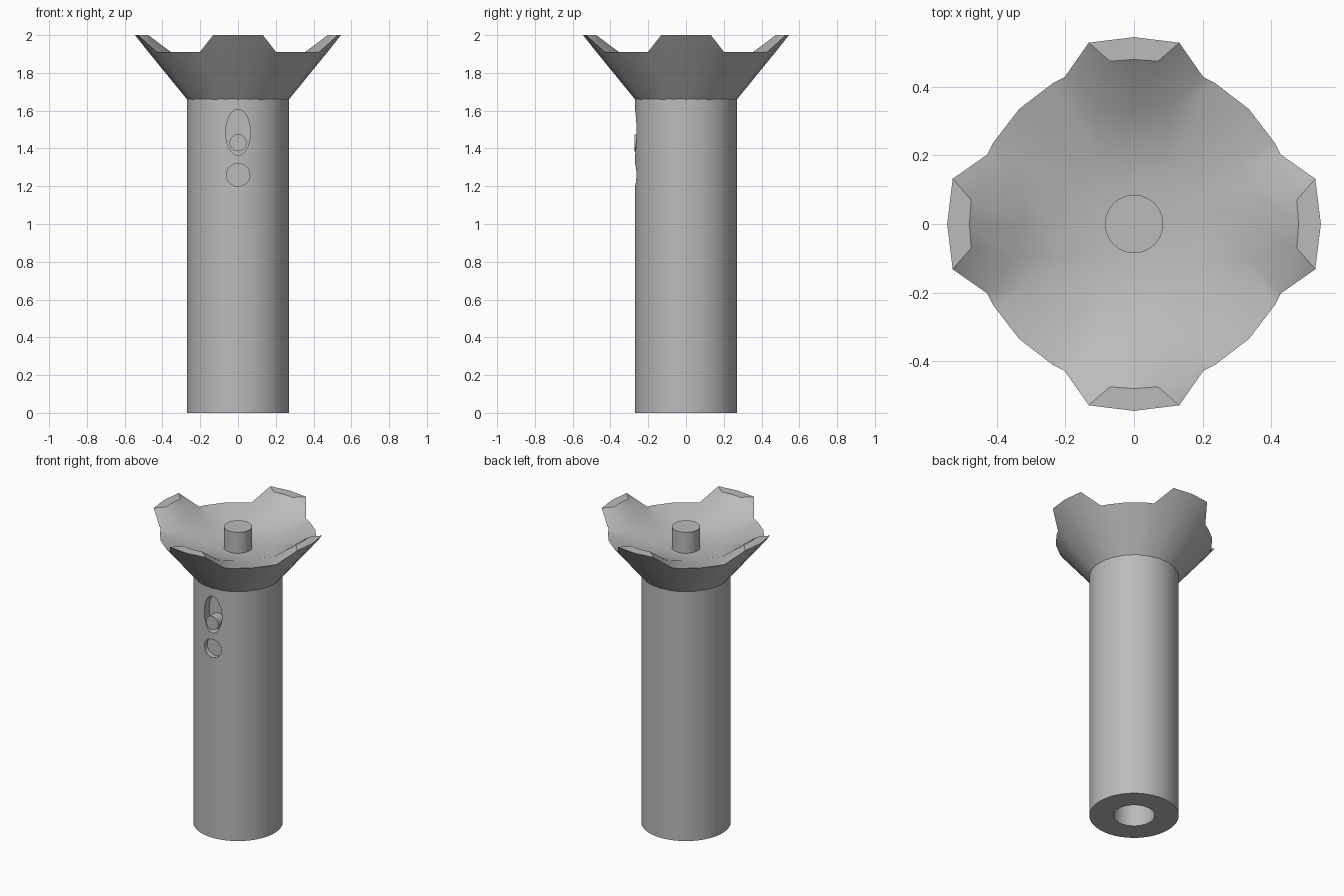
import bpy, bmesh, math
from mathutils import Matrix

cube = bpy.data.objects.get("Cube")
if cube:
    bpy.data.objects.remove(cube, do_unlink=True)

grey = bpy.data.materials.new("plain_grey")
grey.use_nodes = True
grey.diffuse_color = (0.5, 0.5, 0.5, 1)
grey.node_tree.nodes["Principled BSDF"].inputs["Base Color"].default_value = (0.5, 0.5, 0.5, 1)


def finish(name, bm, smooth=30):
    """Turn a bmesh into a shaded grey object."""
    bmesh.ops.recalc_face_normals(bm, faces=bm.faces[:])
    mesh = bpy.data.meshes.new(name)
    bm.to_mesh(mesh)
    bm.free()
    mesh.materials.append(grey)
    obj = bpy.data.objects.new(name, mesh)
    bpy.context.collection.objects.link(obj)
    shade(obj, smooth)
    return obj


def shade(obj, angle):
    bpy.ops.object.select_all(action='DESELECT')
    obj.select_set(True)
    bpy.context.view_layer.objects.active = obj
    bpy.ops.object.shade_smooth_by_angle(angle=math.radians(angle))


def cylinder(name, radius, low, high, sides=64):
    """Upright cylinder between two heights."""
    bm = bmesh.new()
    bmesh.ops.create_cone(bm, cap_ends=True, segments=sides, radius1=radius, radius2=radius,
                          depth=high - low, matrix=Matrix.Translation((0, 0, (low + high) / 2)))
    return finish(name, bm)


def front_plug(name, rx, rz, z, y_front, y_back):
    """Elliptical plug lying along y."""
    bm = bmesh.new()
    place = (Matrix.Translation((0, (y_front + y_back) / 2, z))
             @ Matrix.Diagonal((rx, 1, rz, 1)) @ Matrix.Rotation(math.pi / 2, 4, 'X'))
    bmesh.ops.create_cone(bm, cap_ends=True, segments=40, radius1=1, radius2=1,
                          depth=y_back - y_front, matrix=place)
    return finish(name, bm)


def cut(obj, cutter):
    cutter.hide_render = True
    mod = obj.modifiers.new("cut", 'BOOLEAN')
    mod.operation, mod.solver, mod.object = 'DIFFERENCE', 'EXACT', cutter
    bpy.context.view_layer.objects.active = obj
    bpy.ops.object.modifier_apply(modifier=mod.name)
    bpy.data.objects.remove(cutter, do_unlink=True)


# Handle with a bore in its base and two recesses on the front
handle = cylinder("handle", 0.27, 0, 1.67)
cut(handle, cylinder("bore_cutter", 0.125, -0.1, 1.2, 48))
cut(handle, front_plug("oval_cutter", 0.065, 0.122, 1.485, -0.4, -0.21))
cut(handle, front_plug("round_cutter", 0.062, 0.06, 1.26, -0.4, -0.235))
shade(handle, 30)

# Slide button standing in the oval recess
front_plug("slide_button", 0.045, 0.045, 1.43, -0.272, -0.2)

# Flared crown: each column runs from the neck, over the rim or petal tip, down into the bowl
def column(a):
    side = math.copysign(1, a)
    petal, edge = abs(a) <= 14, abs(a) < 26
    rim = (a, 0.474, 1.91)
    tip_out = (a, 0.545, 2.0) if petal else rim
    tip_in = (a * 0.6, 0.48, 2.0) if petal else rim
    if a == 0:
        foot = (0, 0.335, 1.895)
    elif edge:
        foot = (side * 16.6, 0.35, 1.895)
    else:
        foot = (a, 0.36, 1.88)
    return [(a, 0.27, 1.66), rim, tip_out, tip_in, foot,
            (a, 0.22, 1.845), (a, 0.1, 1.83)]


bm = bmesh.new()
columns = []
for quarter in range(4):
    for a in (-45, -30, -25.2, -14, 0, 14, 25.2, 30):
        verts = []
        for angle, r, z in column(a):
            t = math.radians(quarter * 90 + angle)
            verts.append(bm.verts.new((r * math.cos(t), r * math.sin(t), z)))
        columns.append(verts)
for i, right in enumerate(columns):
    left = columns[i - 1]
    for k in range(len(right) - 1):
        bm.faces.new((left[k], right[k], right[k + 1], left[k + 1]))
for end in (0, -1):
    bm.faces.new([c[end] for c in columns])
bmesh.ops.remove_doubles(bm, verts=bm.verts[:], dist=0.0005)
finish("crown", bm, 28)

# Post in the middle of the bowl
cylinder("centre_post", 0.085, 1.75, 1.97, 48)
